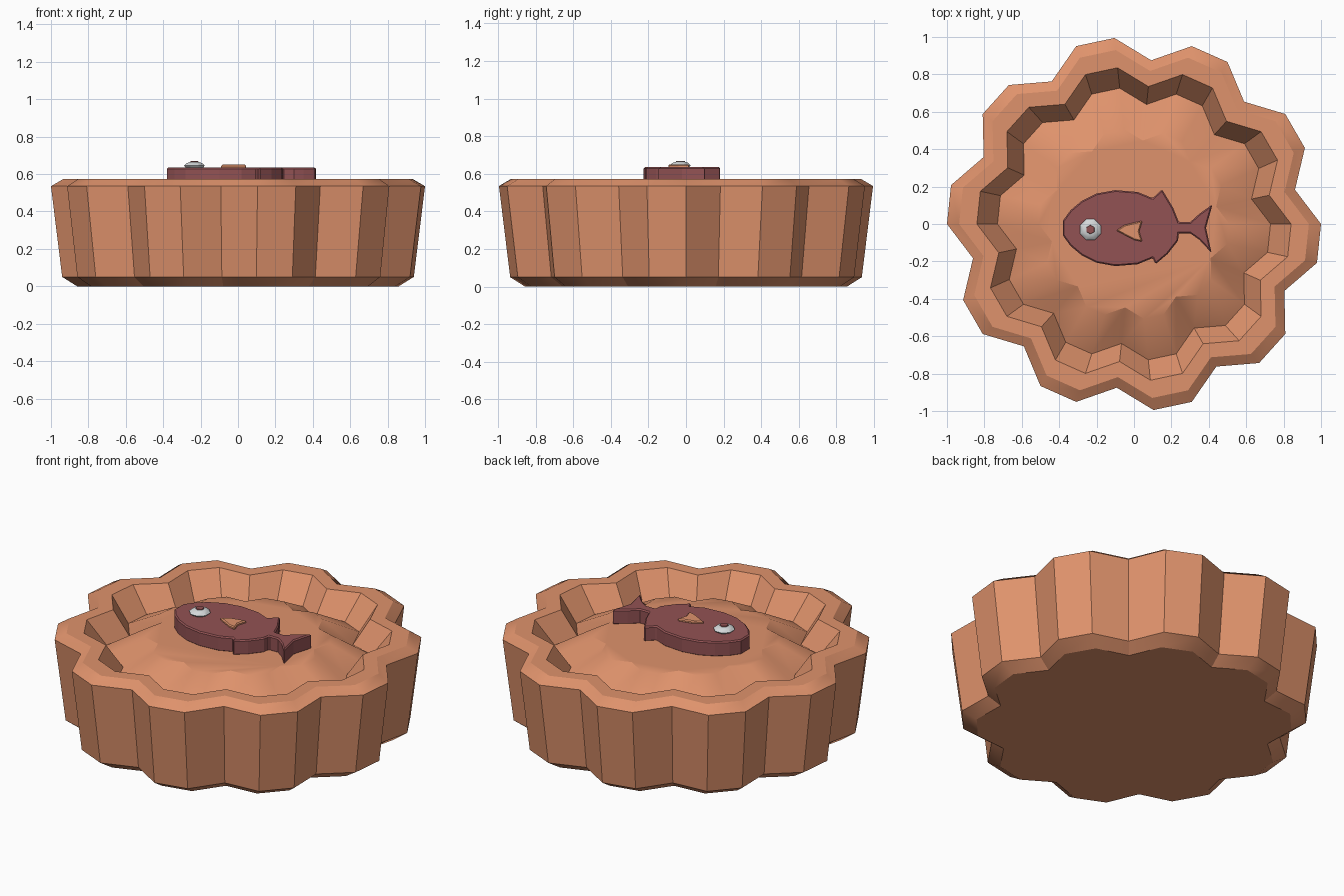
import bpy, bmesh, math

if "Cube" in bpy.data.objects:
    bpy.data.objects.remove(bpy.data.objects["Cube"])


def material(name, color):
    m = bpy.data.materials.new(name)
    m.diffuse_color = (*color, 1)
    m.use_nodes = True
    m.node_tree.nodes["Principled BSDF"].inputs["Base Color"].default_value = m.diffuse_color
    return m


CRUST = material("terracotta", (0.74, 0.29, 0.15))
FISH = material("dark_red", (0.29, 0.085, 0.088))
EYE = material("pale_grey", (0.66, 0.69, 0.70))


def loft(name, rings, mat, smooth=True):
    """Skin a stack of equal-length point rings and cap both ends."""
    bm = bmesh.new()
    rows = [[bm.verts.new(p) for p in ring] for ring in rings]
    n = len(rows[0])
    for a, b in zip(rows, rows[1:]):
        for i in range(n):
            j = (i + 1) % n
            bm.faces.new((a[i], a[j], b[j], b[i]))
    bm.faces.new(rows[0][::-1])
    bm.faces.new(rows[-1])
    bmesh.ops.recalc_face_normals(bm, faces=bm.faces)
    mesh = bpy.data.meshes.new(name)
    bm.to_mesh(mesh)
    bm.free()
    mesh.materials.append(mat)
    ob = bpy.data.objects.new(name, mesh)
    bpy.context.collection.objects.link(ob)
    if smooth:
        bpy.ops.object.select_all(action='DESELECT')
        bpy.context.view_layer.objects.active = ob
        ob.select_set(True)
        bpy.ops.object.shade_smooth_by_angle(angle=math.radians(30))
    return ob


def scallop(r, z):
    """Ten-lobed outline: every third point dips inward."""
    pts = []
    for i in range(30):
        a = math.radians(12 * i)
        k = r * (0.88 if i % 3 == 1 else 1)
        pts.append((k * math.cos(a), k * math.sin(a), z))
    return pts


def disc(cx, cy, r, z, n=8):
    return [(cx + r * math.cos(math.tau * (i + .5) / n),
             cy + r * math.sin(math.tau * (i + .5) / n), z) for i in range(n)]


def plate(name, outline, z0, z1, mat, bevel):
    ob = loft(name, [[(x, y, z) for x, y in outline] for z in (z0, z1)], mat, False)
    mod = ob.modifiers.new("edge", 'BEVEL')
    mod.width = bevel
    mod.segments = 1
    mod.limit_method = 'ANGLE'
    mod.angle_limit = math.radians(60)
    return ob


# Scalloped body: chamfered outside, groove inside the rim, raised middle
profile = [(.86, 0), (.94, .05), (1.0, .535), (.935, .573), (.84, .573),
           (.73, .43), (.51, .55)]
loft("scalloped_crust", [scallop(r, z) for r, z in profile], CRUST)

# Fish plate: rounded body mirrored about its axis, then fins and tail
axis = -.022
back = [(.10, .16), (.02, .193), (-.10, .203), (-.20, .185), (-.28, .145),
        (-.34, .095), (-.38, .04)]
body = [(x, axis + h) for x, h in back] + [(x, axis - h) for x, h in reversed(back)]
tail = [(.115, -.215), (.18, -.16), (.235, -.09), (.24, -.05), (.30, -.05),
        (.35, -.085), (.415, -.155), (.385, -.02), (.42, .105), (.35, .055),
        (.30, .01), (.24, .01), (.21, .085), (.15, .185)]
plate("fish", body + tail, .545, .635, FISH, .007)

# Side fin on the fish
plate("side_fin", [(-.095, -.035), (.0, -.085), (.045, -.095), (.028, -.04),
                   (.045, .018), (-.05, -.005)], .63, .65, CRUST, .006)

# Eye dome with a small pupil plate on top
loft("eye", [disc(-.233, -.03, r, z) for r, z in
             [(.045, .63), (.06, .645), (.045, .658), (.026, .664)]], EYE)
loft("pupil", [disc(-.233, -.03, r, z, 6) for r, z in
               [(.025, .662), (.023, .669)]], FISH)
